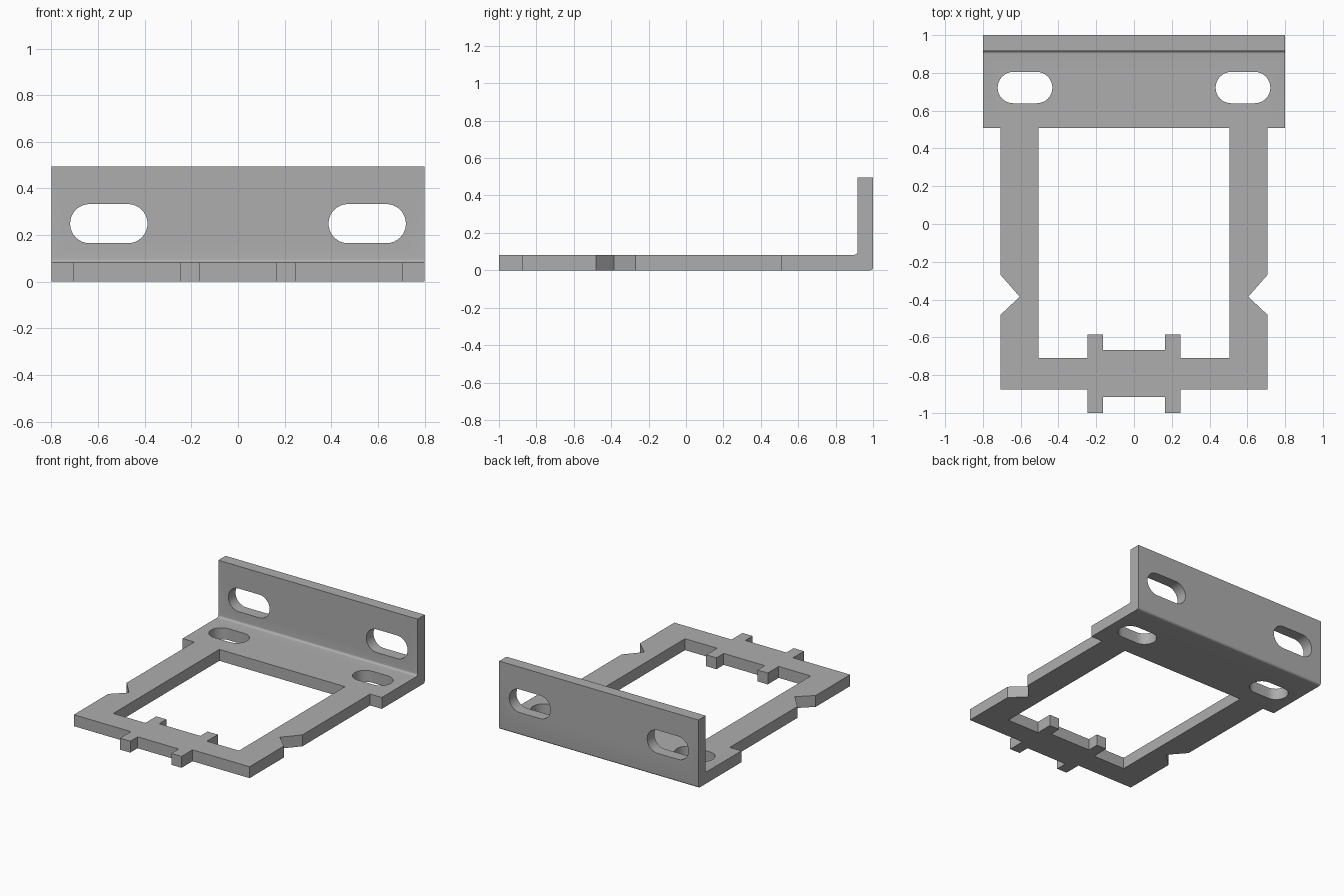
import bpy
import bmesh
from math import sin, cos, pi
from mathutils import Vector

cube = bpy.data.objects.get("Cube")
if cube:
    bpy.data.objects.remove(cube, do_unlink=True)

T = 0.083          # sheet thickness
HALF_W = 0.8       # half width of the flange
TOP = 0.495        # flange height

steel = bpy.data.materials.new("grey steel")
steel.use_nodes = True
grey = (0.42, 0.42, 0.42, 1)
steel.diffuse_color = grey
steel.node_tree.nodes["Principled BSDF"].inputs["Base Color"].default_value = grey


def prism(name, points, offset):
    """Close a flat outline and extrude it along offset."""
    bm = bmesh.new()
    face = bm.faces.new([bm.verts.new(p) for p in points])
    result = bmesh.ops.extrude_face_region(bm, geom=[face])
    moved = [v for v in result["geom"] if isinstance(v, bmesh.types.BMVert)]
    bmesh.ops.translate(bm, verts=moved, vec=Vector(offset))
    bmesh.ops.recalc_face_normals(bm, faces=bm.faces)
    mesh = bpy.data.meshes.new(name)
    bm.to_mesh(mesh)
    bm.free()
    mesh.materials.append(steel)
    obj = bpy.data.objects.new(name, mesh)
    bpy.context.collection.objects.link(obj)
    return obj


def arc(cx, cy, r, start, end, steps):
    angles = [start + (end - start) * i / steps for i in range(steps + 1)]
    return [(cx + r * cos(a), cy + r * sin(a)) for a in angles]


def slot(x0, x1, mid, r):
    """Outline of a slot with round ends."""
    return (arc(x1 - r, mid, r, -pi / 2, pi / 2, 16)
            + arc(x0 + r, mid, r, pi / 2, 3 * pi / 2, 16))


# Bent sheet: L profile with rounded bend, swept across the width
R = 0.016
profile = ([(-1, 0)] + arc(1 - R, R, R, -pi / 2, 0, 6)
           + [(1, TOP), (1 - T, TOP)]
           + arc(1 - T - R, T + R, R, 0, -pi / 2, 6) + [(-1, T)])
bracket = prism("mounting_bracket", [(-HALF_W, y, z) for y, z in profile],
                (2 * HALF_W, 0, 0))

cutters = []


def cut_down(name, outline):
    cutters.append(prism(name, [(x, y, -0.1) for x, y in outline], (0, 0, 0.3)))


# Central window with the two inner tabs left standing
TAB_IN, TAB_OUT = 0.165, 0.247
half = [(0.505, 0.507), (0.505, -0.71), (TAB_OUT, -0.71), (TAB_OUT, -0.585),
        (TAB_IN, -0.585), (TAB_IN, -0.668)]
cut_down("window_cutter", half + [(-x, y) for x, y in reversed(half)])

# Gap between the two front tabs
cut_down("front_gap_cutter", [(-TAB_IN, -1.1), (TAB_IN, -1.1),
                              (TAB_IN, -0.916), (-TAB_IN, -0.916)])

# Side trims with V notches, and the slots in both flanges
side_trim = [(0.9, 0.507), (0.706, 0.507), (0.706, -0.27), (0.605, -0.385),
             (0.706, -0.48), (0.706, -0.875), (TAB_OUT, -0.875),
             (TAB_OUT, -1.1), (0.9, -1.1)]
for side, s in (("left", 1), ("right", -1)):
    cut_down(side + "_trim_cutter", [(s * x, y) for x, y in side_trim])
    cut_down(side + "_base_slot_cutter",
             [(s * x, y) for x, y in slot(0.432, 0.722, 0.722, 0.083)])
    upright = [(s * x, 0.8, z) for x, z in slot(0.388, 0.72, 0.249, 0.084)]
    cutters.append(prism(side + "_upright_slot_cutter", upright, (0, 0.3, 0)))

bpy.context.view_layer.objects.active = bracket
bracket.select_set(True)
for cutter in cutters:
    mod = bracket.modifiers.new(cutter.name, "BOOLEAN")
    mod.operation = "DIFFERENCE"
    mod.solver = "EXACT"
    mod.object = cutter
    bpy.ops.object.modifier_apply(modifier=mod.name)
for cutter in cutters:
    bpy.data.objects.remove(cutter, do_unlink=True)

# Smooth bends and slot ends, crisp sheet edges
bpy.ops.object.select_all(action="DESELECT")
bracket.select_set(True)
bpy.ops.object.shade_smooth_by_angle(angle=pi / 6)
